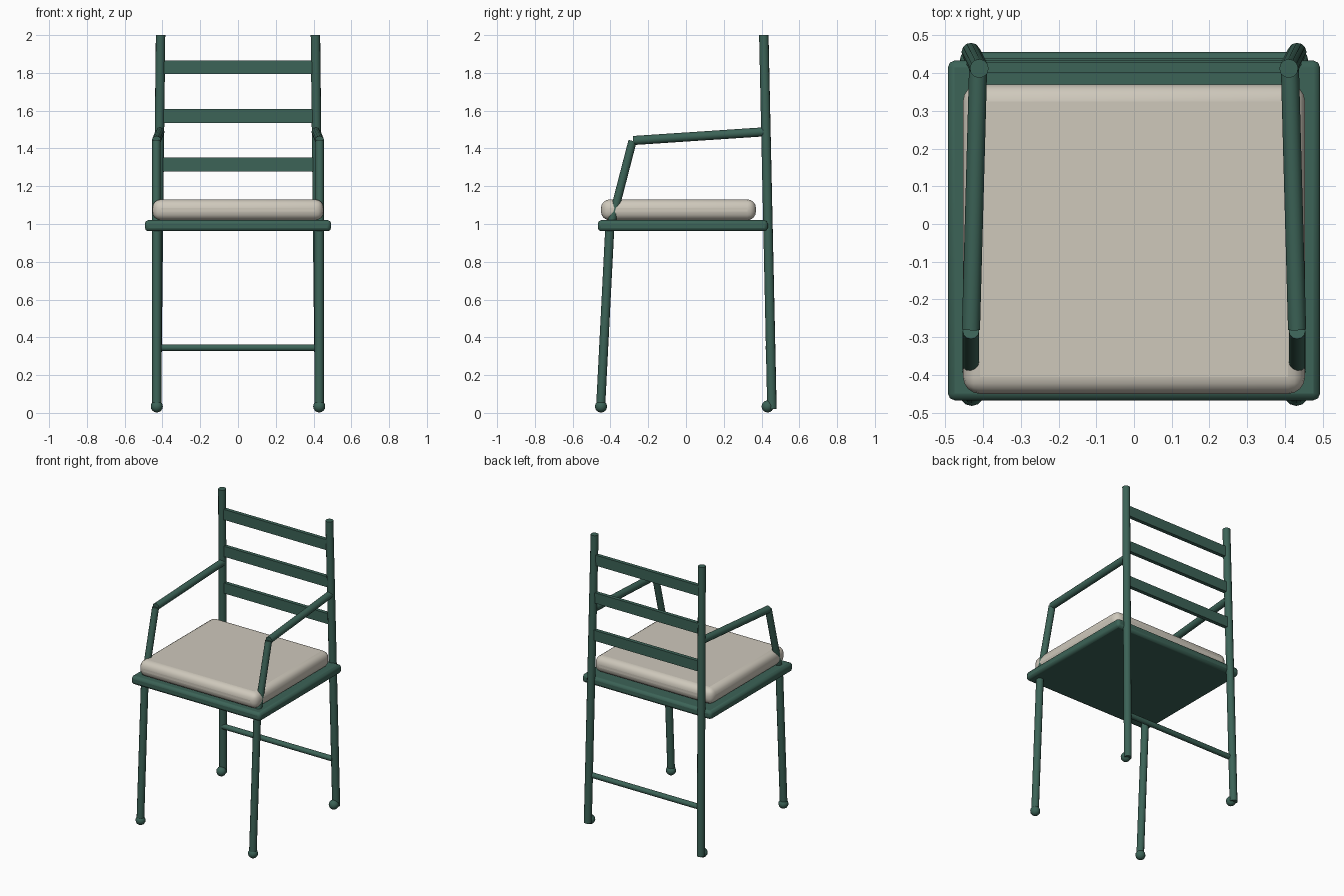
import bpy, math
from mathutils import Vector

if "Cube" in bpy.data.objects:
    bpy.data.objects.remove(bpy.data.objects["Cube"])


def material(name, color):
    m = bpy.data.materials.new(name)
    m.diffuse_color = color
    m.use_nodes = True
    m.node_tree.nodes["Principled BSDF"].inputs["Base Color"].default_value = m.diffuse_color
    return m


GREEN = material("green_paint", (0.045, 0.125, 0.095, 1))
CREAM = material("cream_fabric", (0.62, 0.58, 0.50, 1))


def finish(name, mat, smooth=True):
    o = bpy.context.object
    o.name = name
    o.data.materials.append(mat)
    if smooth:
        bpy.ops.object.shade_smooth_by_angle(angle=math.radians(40))
    return o


def rod(name, a, b, r, sides=12):
    a, b = Vector(a), Vector(b)
    d = b - a
    bpy.ops.mesh.primitive_cylinder_add(
        vertices=sides, radius=r, depth=d.length, location=(a + b) / 2,
        rotation=d.to_track_quat('Z', 'Y').to_euler())
    return finish(name, GREEN)


def box(name, lo, hi, mat, bevel=0, segments=3):
    lo, hi = Vector(lo), Vector(hi)
    bpy.ops.mesh.primitive_cube_add(size=1, location=(lo + hi) / 2)
    o = bpy.context.object
    o.scale = hi - lo
    bpy.ops.object.transform_apply(location=False, rotation=False, scale=True)
    if bevel:
        m = o.modifiers.new("round_edges", 'BEVEL')
        m.width, m.segments = bevel, segments
    return finish(name, mat, smooth=bevel > 0)


def foot(name, x, y):
    bpy.ops.mesh.primitive_uv_sphere_add(
        segments=12, ring_count=8, radius=0.032, location=(x, y, 0.034))
    return finish(name, GREEN)


# Seat board and cushion
box("seat", (-0.493, -0.467, 0.962), (0.493, 0.433, 1.02), GREEN, 0.018, 2)
box("cushion", (-0.453, -0.45, 1.02), (0.453, 0.37, 1.13), CREAM, 0.045, 4)

# Legs, posts, arms and feet on both sides
for side, s in (("left", -1), ("right", 1)):
    rod(f"front_leg_{side}", (s * 0.43, -0.452, 0.03), (s * 0.43, -0.403, 0.99), 0.024)
    rod(f"back_post_{side}", (s * 0.432, 0.455, 0.02), (s * 0.41, 0.412, 2.0), 0.025)
    rod(f"arm_support_{side}", (s * 0.432, -0.397, 1.0), (s * 0.432, -0.283, 1.44), 0.022)
    rod(f"armrest_{side}", (s * 0.432, -0.28, 1.442), (s * 0.413, 0.415, 1.488), 0.024)
    foot(f"front_foot_{side}", s * 0.43, -0.45)
    foot(f"back_foot_{side}", s * 0.43, 0.432)

# Ladder back slats
for i, z in enumerate((1.315, 1.572, 1.83)):
    y = 0.427 - 0.006 * i
    box(f"back_slat_{i + 1}", (-0.405, y - 0.013, z - 0.036),
        (0.405, y + 0.013, z + 0.036), GREEN)

# Rear stretcher between the back posts
rod("rear_stretcher", (-0.42, 0.438, 0.345), (0.42, 0.438, 0.345), 0.018)
